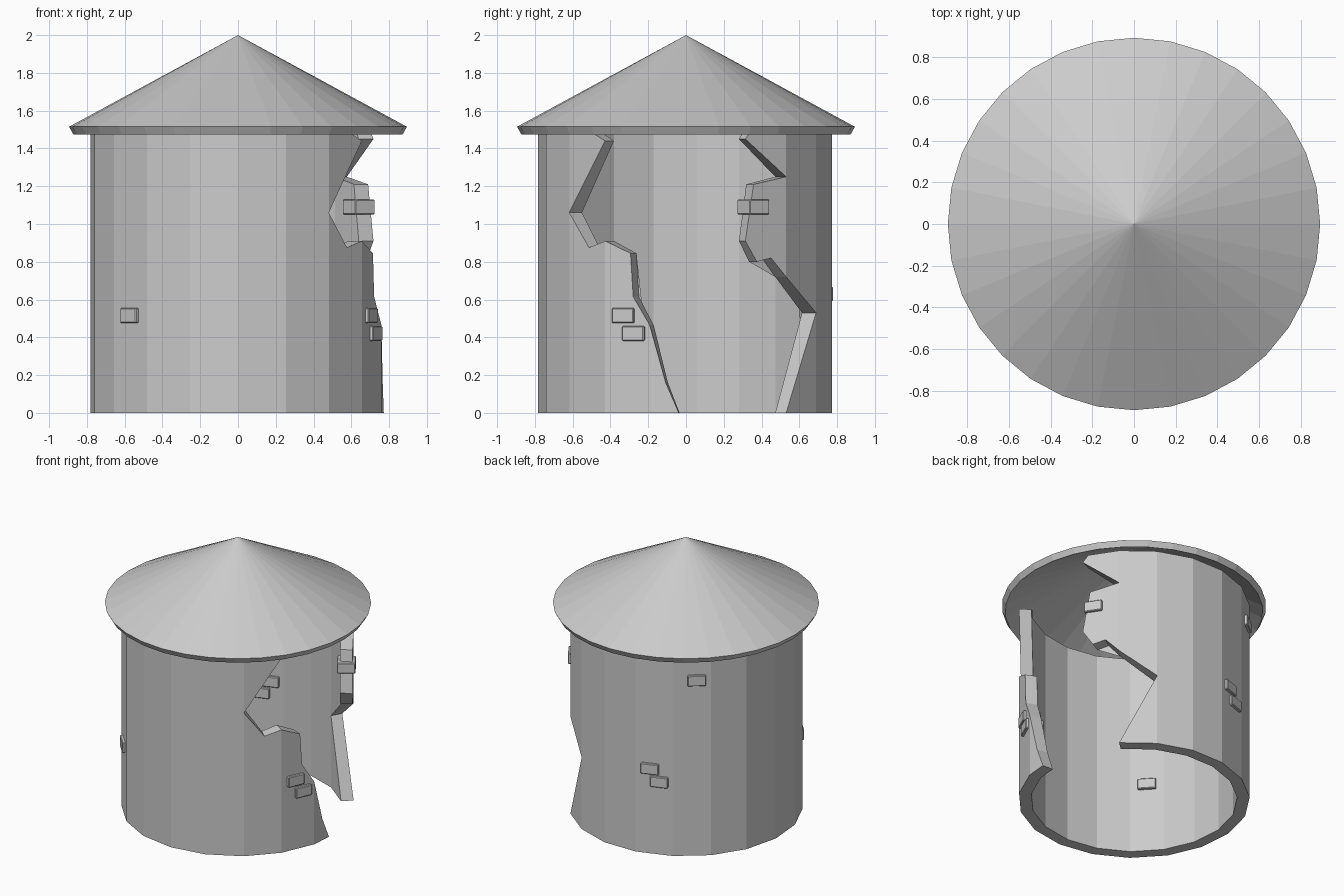
import bpy, bmesh
from math import sin, cos, pi
from mathutils import Matrix, Vector

if "Cube" in bpy.data.objects:
    bpy.data.objects.remove(bpy.data.objects["Cube"])

N, R, T, TOP = 19, 0.783, 0.085, 1.5   # wall sides, radius, thickness, height
STEP = 2 * pi / N


def finish(bm, name):
    bmesh.ops.recalc_face_normals(bm, faces=bm.faces[:])
    me = bpy.data.meshes.new(name)
    bm.to_mesh(me)
    bm.free()
    ob = bpy.data.objects.new(name, me)
    bpy.context.collection.objects.link(ob)
    return ob


def corner(k):
    return Vector((R * sin(k * STEP), -R * cos(k * STEP), 0))


def on_wall(k, t, z):
    """Point on flat facet k, fraction t along it, height z."""
    p = corner(k).lerp(corner(k + 1), t)
    p.z = z
    return p


# Broken wall: outlines (fraction, height) of the facets around the breach
broken = {
    1: [[(0, 0), (1, 0), (1, 1.06), (1, TOP), (0, TOP)]],
    2: [[(0, 0), (1, 0), (1, .91), (.55, .875), (0, 1.06)],
        [(0, 1.06), (1, 1.44), (.5, TOP), (0, TOP)]],
    3: [[(0, 0), (1, 0), (1, .465), (.63, .615), (.57, .845), (0, .91)]],
    4: [[(0, 0), (.6, 0), (.33, .16), (0, .465)]],
    5: [],
    6: [[(0, 1.45), (1, 1.25), (1, TOP), (.15, TOP)],
        [(1, .72), (1, 1.25), (.2, 1.21), (0, .91), (.28, .80), (.63, .82)]],
    7: [[(0, 0), (1, 0), (1, .53)],
        [(1, .53), (1, TOP), (0, TOP), (0, 1.25), (0, .72)]],
    8: [[(0, 0), (1, 0), (1, TOP), (0, TOP), (0, .53)]],
}
full = [[(0, 0), (1, 0), (1, TOP), (0, TOP)]]
bm = bmesh.new()
for k in range(N):
    for outline in broken.get(k, full):
        bm.faces.new([bm.verts.new(on_wall(k, t, z)) for t, z in outline])
bmesh.ops.remove_doubles(bm, verts=bm.verts[:], dist=0.0005)

# Inner skin and the rim that joins it to the outer skin
rim = [e for e in bm.edges if e.is_boundary]
outer = bm.faces[:]
s = 1 - T / R
inner = {v: bm.verts.new((v.co.x * s, v.co.y * s, v.co.z)) for v in bm.verts[:]}
for f in outer:
    bm.faces.new([inner[v] for v in reversed(f.verts)])
for e in rim:
    loop = e.link_loops[0]
    a, b = loop.vert, loop.link_loop_next.vert
    bm.faces.new((b, a, inner[a], inner[b]))
bmesh.ops.triangulate(bm, faces=[f for f in bm.faces if len(f.verts) > 4])
finish(bm, "broken_wall")

# Hollow conical roof with an edge square to the slope
S = 32
bm = bmesh.new()
tip, tip_in = bm.verts.new((0, 0, 2)), bm.verts.new((0, 0, 1.948))


def ring(r, z):
    return [bm.verts.new((r * sin(i * 2 * pi / S), r * cos(i * 2 * pi / S), z)) for i in range(S)]


eave, under = ring(.894, 1.515), ring(.872, 1.475)
for i in range(S):
    j = (i + 1) % S
    bm.faces.new((tip, eave[j], eave[i]))
    bm.faces.new((eave[i], eave[j], under[j], under[i]))
    bm.faces.new((tip_in, under[i], under[j]))
finish(bm, "roof")

# Bricks passing through the wall: (facet, fraction, height)
bricks = [(16, .5, .515), (3, .42, .515), (3, .65, .42), (6, .3, 1.09),
          (10, .39, .63), (10, .64, .54), (11, .63, 1.30)]
for n, (k, t, z) in enumerate(bricks):
    a = (k + .5) * STEP
    normal = Vector((sin(a), -cos(a), 0))
    pos = on_wall(k, t, z) - normal * T / 2
    bm = bmesh.new()
    bmesh.ops.create_cube(bm, size=1, matrix=Matrix.Translation(pos)
                          @ Matrix.Rotation(a, 4, 'Z')
                          @ Matrix.Diagonal((.125, .125, .078, 1)))
    bmesh.ops.bevel(bm, geom=bm.edges[:], offset=.005, segments=1, affect='EDGES')
    finish(bm, f"brick_{n + 1}")
